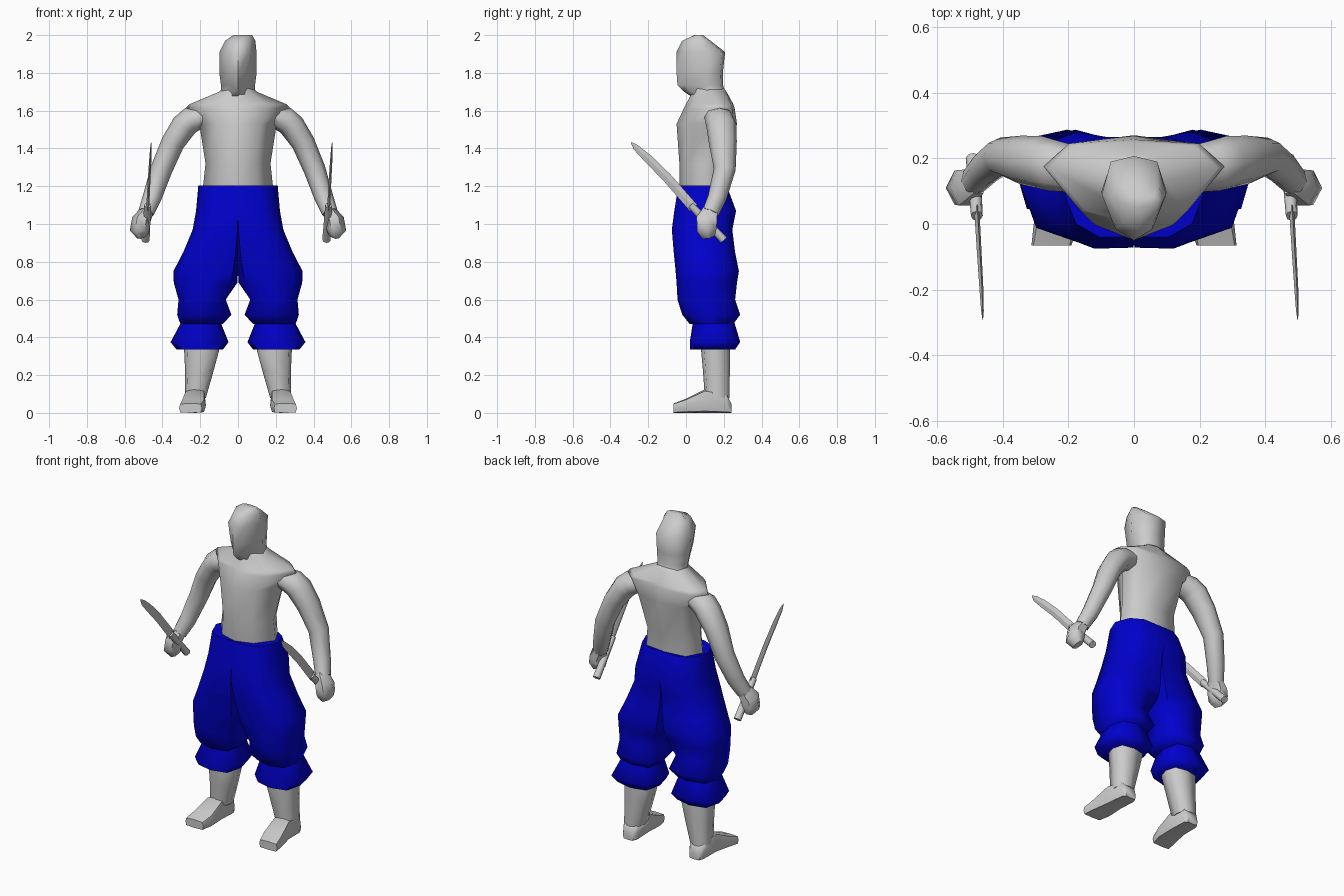
import bpy, bmesh, math
from mathutils import Vector

if "Cube" in bpy.data.objects:
    bpy.data.objects.remove(bpy.data.objects["Cube"])

blue = bpy.data.materials.new("blue_cloth")
blue.diffuse_color = (0.0, 0.0, 0.6, 1)
blue.use_nodes = True
blue.node_tree.nodes["Principled BSDF"].inputs["Base Color"].default_value = blue.diffuse_color


def loft(name, rings, mat=None, angle=62):
    """Skin a list of equal-length point rings and cap both ends."""
    bm = bmesh.new()
    vs = [[bm.verts.new(p) for p in r] for r in rings]
    n = len(vs[0])
    for a, b in zip(vs, vs[1:]):
        for i in range(n):
            j = (i + 1) % n
            bm.faces.new((a[i], a[j], b[j], b[i]))
    bm.faces.new(vs[0])
    bm.faces.new(vs[-1])
    bmesh.ops.recalc_face_normals(bm, faces=bm.faces)
    me = bpy.data.meshes.new(name)
    bm.to_mesh(me)
    bm.free()
    ob = bpy.data.objects.new(name, me)
    bpy.context.collection.objects.link(ob)
    if mat:
        me.materials.append(mat)
    bpy.ops.object.select_all(action='DESELECT')
    ob.select_set(True)
    bpy.context.view_layer.objects.active = ob
    bpy.ops.object.shade_smooth_by_angle(angle=math.radians(angle))
    return ob


def body_ring(z, w, yf, ys, yb, cx=0, f=0.58):
    """Symmetric cross-section: keeled front (f sets its width), swept sides, flat back."""
    half = [(f * w, yf + 0.25 * (ys - yf)), (w, ys), (0.72 * w, yb - 0.15 * (yb - ys))]
    pts = [(0, yf)] + half + [(0, yb)] + [(-x, y) for x, y in reversed(half)]
    return [(cx + x, y, z) for x, y in pts]


def box_ring(a0, a1, b0, b1, k=0.8, ki=None):
    """Eight-sided ring filling the extents; k squares the outer side, ki the inner."""
    ca, cb, ra, rb = (a0 + a1) / 2, (b0 + b1) / 2, (a1 - a0) / 2, (b1 - b0) / 2
    i = ki or k
    unit = [(1, 0), (k, k), (0, 1), (-i, i), (-1, 0), (-i, -i), (0, -1), (k, -k)]
    return [(ca + ra * u, cb + rb * v) for u, v in unit]


def tube(name, path, n=8, angle=62):
    """Tube along (x, y, z, side radius, depth radius) points."""
    pts = [Vector(p[:3]) for p in path]
    rings = []
    for i, (p, q) in enumerate(zip(pts, path)):
        t = (pts[min(i + 1, len(pts) - 1)] - pts[max(i - 1, 0)]).normalized()
        v = Vector((0, 1, 0))
        v = (v - t * v.dot(t)).normalized()
        u = t.cross(v)
        rings.append([p + u * q[3] * math.cos(2 * math.pi * k / n)
                      + v * q[4] * math.sin(2 * math.pi * k / n) for k in range(n)])
    return loft(name, rings, angle=angle)


# Torso with sloping shoulders
loft("torso", [body_ring(*r) for r in [
    (1.12, .17, -.02, .10, .20), (1.20, .185, -.035, .10, .21),
    (1.32, .172, -.035, .10, .215), (1.53, .205, -.05, .14, .27),
    (1.615, .275, -.01, .175, .257), (1.635, .255, .0, .17, .25),
    (1.70, .10, .035, .13, .215), (1.72, .08, .04, .11, .20)]], angle=75)

# Neck and head with a tapering jaw
loft("head", [body_ring(*r) for r in [
    (1.66, .105, .05, .13, .225), (1.70, .09, -.01, .12, .205, 0, .2),
    (1.735, .09, -.045, .11, .197, 0, .3), (1.80, .099, -.05, .10, .195, 0, .42),
    (1.91, .098, -.05, .09, .207), (1.97, .08, -.02, .08, .13, .012),
    (2.00, .05, .045, .07, .09, .025)]])

# Trouser legs from waist to knee: z, x range, y range, outer and inner squareness
leg = [(1.205, .0, .21, -.04, .215, .68, 1), (1.07, .0, .222, -.062, .265, .72, 1),
       (.97, .0, .24, -.075, .245, .74, .98), (.85, .0, .29, -.065, .26, .75, .92),
       (.75, .0, .342, -.055, .28, .74, .85), (.69, .003, .34, -.05, .27, .75, .8),
       (.60, .065, .315, -.045, .26), (.52, .035, .322, -.02, .287),
       (.47, .08, .305, .02, .25)]
cuff = [(.50, .10, .29, .04, .25), (.375, .05, .357, .02, .287), (.335, .08, .325, .02, .26)]
shin = [(.42, .11, .285, .08, .23), (.33, .10, .285, .08, .232),
        (.22, .13, .28, .09, .232), (.08, .17, .28, .10, .23)]
# Foot sections from heel to toe: y, x range, z range
foot = [(.24, .19, .26, .0, .05, .9), (.215, .175, .275, .0, .10, .9),
        (.10, .172, .285, .0, .125, .85), (.0, .17, .305, .0, .075, .85),
        (-.065, .19, .312, .0, .05, .9)]
arm = [(.17, .165, 1.575, .05, .07), (.25, .178, 1.55, .07, .078),
       (.285, .188, 1.52, .069, .08), (.345, .195, 1.43, .062, .074),
       (.405, .205, 1.29, .058, .058), (.455, .165, 1.14, .05, .05),
       (.487, .13, 1.06, .042, .045)]
hand = [(.48, .13, 1.07, .035, .045), (.513, .11, 1.02, .05, .063),
        (.52, .11, .97, .053, .06), (.505, .12, .935, .03, .04)]


def level(rows, s):
    return [[(s * x, y, r[0]) for x, y in box_ring(*r[1:])] for r in rows]


for side, s in (("right", 1), ("left", -1)):
    # Baggy trouser leg, flared cuff, bare shin and foot
    loft(side + "_trouser_leg", level(leg, s), blue)
    loft(side + "_cuff", level(cuff, s), blue)
    loft(side + "_shin", level(shin, s))
    loft(side + "_foot", [[(s * x, r[0], z) for x, z in box_ring(*r[1:])] for r in foot])
    # Arm and fist
    tube(side + "_arm", [(s * p[0],) + p[1:] for p in arm])
    tube(side + "_hand", [(s * p[0],) + p[1:] for p in hand], n=6)
    # Sword: both lean the same way in x
    x = .468 if s > 0 else -.490
    tube(side + "_sword_handle", [(x, .20, .915, .022, .022), (x + .012, .025, 1.10, .018, .02)])
    tube(side + "_sword_blade", [
        (x + .012, .04, 1.085, .008, .026), (x + .02, -.10, 1.245, .007, .025),
        (x + .026, -.20, 1.345, .006, .023), (x + .029, -.265, 1.405, .004, .016),
        (x + .03, -.29, 1.432, .001, .003)], n=4, angle=25)
